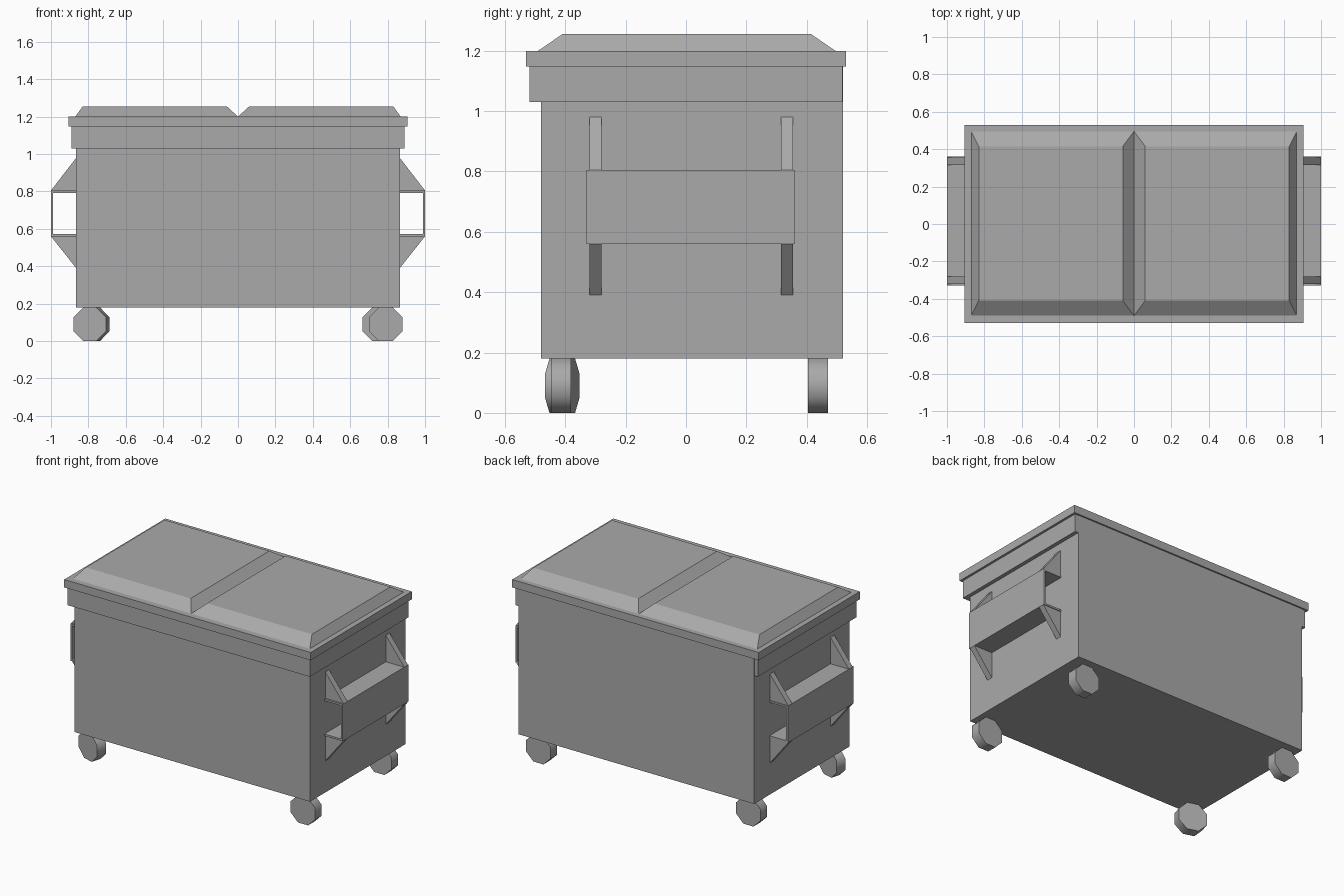
import bpy
import bmesh
from math import radians, pi, cos
from mathutils import Matrix

old = bpy.data.objects.get("Cube")
if old:
    bpy.data.objects.remove(old, do_unlink=True)

# Single painted-metal colour
GREY = (0.4, 0.4, 0.4, 1)
metal = bpy.data.materials.new("grey_metal")
metal.use_nodes = True
metal.diffuse_color = GREY
metal.node_tree.nodes["Principled BSDF"].inputs["Base Color"].default_value = GREY


def finish(name, bm):
    bmesh.ops.recalc_face_normals(bm, faces=bm.faces)
    mesh = bpy.data.meshes.new(name)
    bm.to_mesh(mesh)
    bm.free()
    mesh.materials.append(metal)
    obj = bpy.data.objects.new(name, mesh)
    bpy.context.collection.objects.link(obj)
    return obj


def loft(name, bottom, top, z0, z1):
    """Block between two rectangles given as (x0, x1, y0, y1)."""
    bm = bmesh.new()
    rings = []
    for (x0, x1, y0, y1), z in ((bottom, z0), (top, z1)):
        rings.append([bm.verts.new((x, y, z))
                      for x, y in ((x0, y0), (x1, y0), (x1, y1), (x0, y1))])
    low, high = rings
    bm.faces.new(low)
    bm.faces.new(high)
    for i in range(4):
        j = (i + 1) % 4
        bm.faces.new((low[i], low[j], high[j], high[i]))
    return finish(name, bm)


def box(name, rect, z0, z1):
    return loft(name, rect, rect, z0, z1)


def prism(name, profile, y0, y1):
    """Extrude an (x, z) outline along y."""
    bm = bmesh.new()
    face = bm.faces.new([bm.verts.new((x, y0, z)) for x, z in profile])
    out = bmesh.ops.extrude_face_region(bm, geom=[face])
    moved = [v for v in out["geom"] if isinstance(v, bmesh.types.BMVert)]
    bmesh.ops.translate(bm, verts=moved, vec=(0, y1 - y0, 0))
    return finish(name, bm)


# Container, rim band (flush at the back) and lid plate
box("container_body", (-0.865, 0.865, -0.48, 0.52), 0.18, 1.15)
box("rim_band", (-0.89, 0.89, -0.518, 0.518), 1.03, 1.15)
box("lid_plate", (-0.905, 0.905, -0.53, 0.53), 1.148, 1.2)

# Two raised lid panels meeting in a valley
loft("left_lid_panel", (0, 0.87, -0.49, 0.495),
     (0.06, 0.83, -0.41, 0.415), 1.2, 1.255)
loft("right_lid_panel", (-0.87, 0, -0.49, 0.495),
     (-0.83, -0.06, -0.41, 0.415), 1.2, 1.255)

# Fork pockets: an open sleeve with gussets on each side
for side, s in (("left", 1), ("right", -1)):
    wall, outer, inner = 0.865 * s, 1.0 * s, 0.988 * s
    sleeve = [(wall, 0.56), (outer, 0.56), (outer, 0.805), (wall, 0.805),
              (wall, 0.793), (inner, 0.793), (inner, 0.572), (wall, 0.572)]
    prism(side + "_fork_pocket", sleeve, -0.33, 0.36)
    for end, y in (("front", -0.32), ("back", 0.315)):
        prism(f"{side}_{end}_upper_gusset",
              [(wall, 0.805), (outer, 0.805), (wall, 0.98)], y, y + 0.04)
        prism(f"{side}_{end}_lower_gusset",
              [(wall, 0.56), (wall, 0.39), (outer, 0.56)], y, y + 0.04)

# Eight-sided casters, one of them swivelled
RADIUS = 0.09 / cos(pi / 8)
wheels = {
    "front_left_wheel": (0.79, -0.414, 0),
    "front_right_wheel": (-0.783, -0.41, -17),
    "back_left_wheel": (0.755, 0.437, 0),
    "back_right_wheel": (-0.787, 0.437, 0),
}
for name, (x, y, turn) in wheels.items():
    place = (Matrix.Translation((x, y, 0.09))
             @ Matrix.Rotation(radians(turn), 4, "Z")
             @ Matrix.Rotation(pi / 2, 4, "X")
             @ Matrix.Rotation(pi / 8, 4, "Z"))
    bm = bmesh.new()
    bmesh.ops.create_cone(bm, cap_ends=True, segments=8, radius1=RADIUS,
                          radius2=RADIUS, depth=0.066, matrix=place)
    wheel = finish(name, bm)
    bpy.ops.object.select_all(action="DESELECT")
    wheel.select_set(True)
    bpy.context.view_layer.objects.active = wheel
    bpy.ops.object.shade_smooth_by_angle(angle=radians(50))
